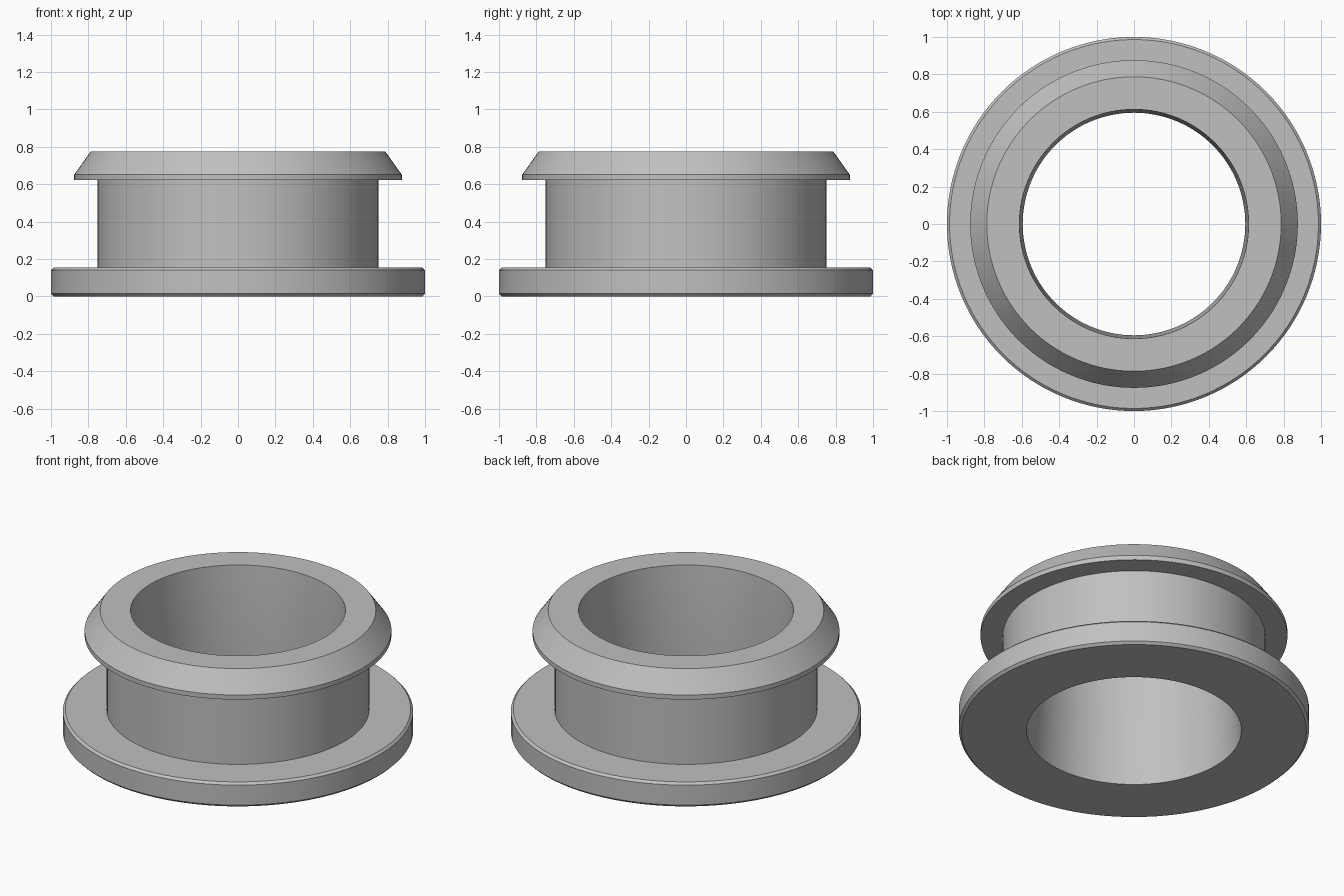
import bpy, bmesh, math

if "Cube" in bpy.data.objects:
    bpy.data.objects.remove(bpy.data.objects["Cube"])

SEGMENTS = 128

# Closed cross-section (radius, height), running up the outside and down the bore
PROFILE = [
    (0.985, 0.0), (1.0, 0.015), (1.0, 0.141), (0.986, 0.155),    # chamfered flange
    (0.75, 0.155), (0.75, 0.622),                                # neck
    (0.876, 0.622), (0.876, 0.651), (0.787, 0.776),              # tapered lip
    (0.613, 0.776), (0.595, 0.388), (0.613, 0.0),                # waisted bore
]

grey = bpy.data.materials.new("plain grey")
grey.diffuse_color = (0.53, 0.53, 0.53, 1)
grey.use_nodes = True
grey.node_tree.nodes["Principled BSDF"].inputs["Base Color"].default_value = grey.diffuse_color


def lathe(name, profile, material):
    """Revolve a closed profile around the z axis."""
    bm = bmesh.new()
    rings = []
    for i in range(SEGMENTS):
        a = 2 * math.pi * i / SEGMENTS
        rings.append([bm.verts.new((r * math.cos(a), r * math.sin(a), z))
                      for r, z in profile])
    n = len(profile)
    for i, ring in enumerate(rings):
        following = rings[(i + 1) % SEGMENTS]
        for j in range(n):
            k = (j + 1) % n
            bm.faces.new((ring[j], following[j], following[k], ring[k]))
    bmesh.ops.recalc_face_normals(bm, faces=bm.faces)
    mesh = bpy.data.meshes.new(name)
    bm.to_mesh(mesh)
    bm.free()
    mesh.materials.append(material)
    obj = bpy.data.objects.new(name, mesh)
    bpy.context.collection.objects.link(obj)
    return obj


# Flanged ring, smooth around with crisp rims
grommet = lathe("grommet", PROFILE, grey)
bpy.context.view_layer.objects.active = grommet
grommet.select_set(True)
bpy.ops.object.shade_smooth_by_angle(angle=math.radians(20))
